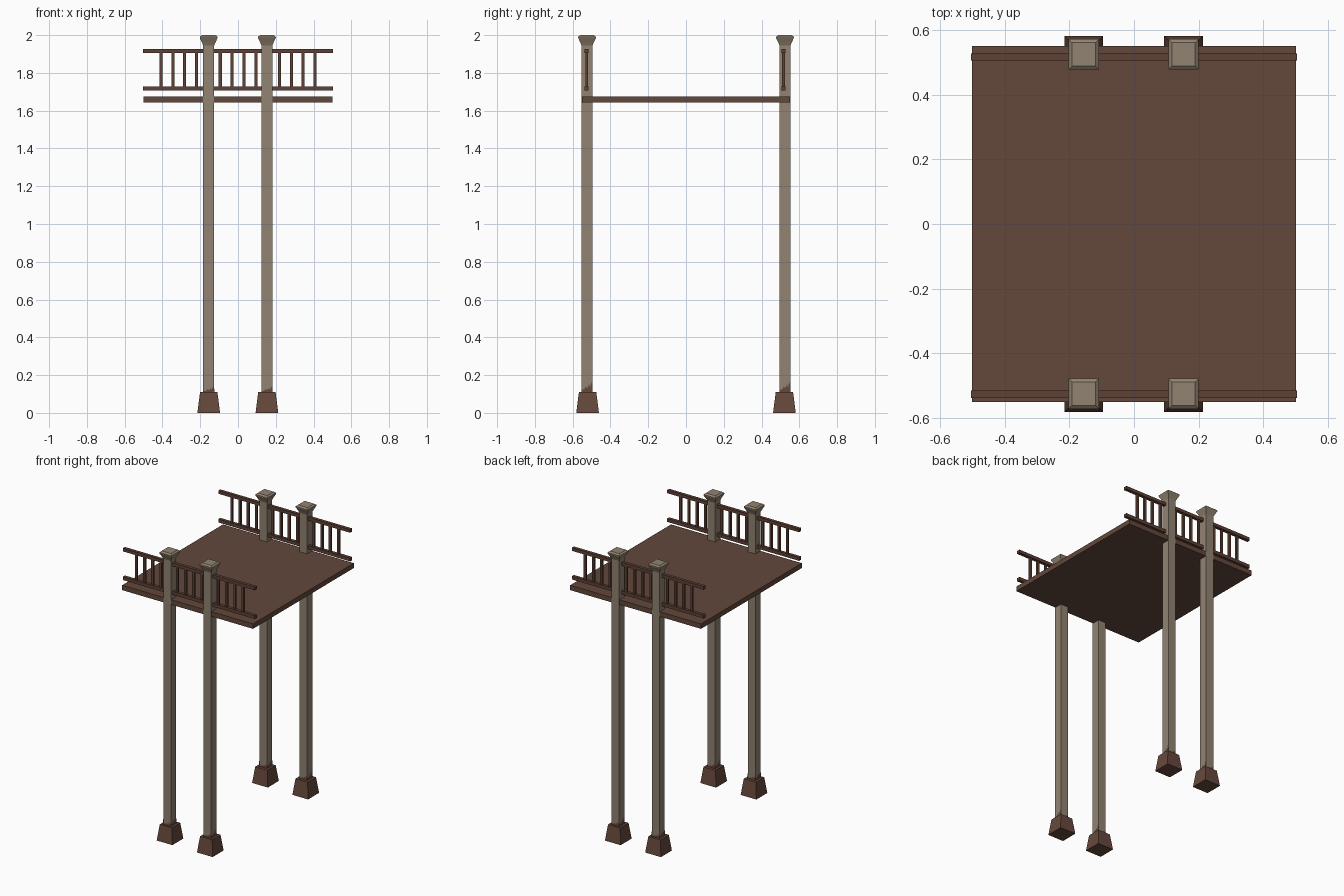
import bpy, bmesh
from mathutils import Vector

if "Cube" in bpy.data.objects:
    bpy.data.objects.remove(bpy.data.objects["Cube"])


def srgb(r, g, b):
    f = lambda c: c / 12.92 if c <= 0.04045 else ((c + 0.055) / 1.055) ** 2.4
    return (f(r / 255), f(g / 255), f(b / 255), 1)


def material(name, rgb):
    m = bpy.data.materials.new(name)
    m.diffuse_color = srgb(*rgb)
    m.use_nodes = True
    m.node_tree.nodes["Principled BSDF"].inputs["Base Color"].default_value = m.diffuse_color
    return m


DECK = material("brown planks", (99, 72, 60))
RAIL = material("dark brown rail", (94, 65, 54))
POST = material("weathered beige wood", (145, 131, 113))
FOOT = material("reddish brown foot", (102, 72, 60))


def finish(bm, name, mat):
    bmesh.ops.recalc_face_normals(bm, faces=bm.faces)
    me = bpy.data.meshes.new(name)
    bm.to_mesh(me)
    bm.free()
    me.materials.append(mat)
    ob = bpy.data.objects.new(name, me)
    bpy.context.collection.objects.link(ob)
    return ob


def add_box(bm, x0, x1, y0, y1, z0, z1):
    m = bmesh.ops.create_cube(bm, size=1)["verts"]
    for v in m:
        v.co = Vector((x1 if v.co.x > 0 else x0, y1 if v.co.y > 0 else y0, z1 if v.co.z > 0 else z0))


def square_loft(name, cx, cy, rings, mat):
    """Closed square column through (half width, height) rings."""
    bm = bmesh.new()
    loops = [[bm.verts.new((cx + sx * h, cy + sy * h, z))
              for sx, sy in ((-1, -1), (1, -1), (1, 1), (-1, 1))] for h, z in rings]
    bm.faces.new(loops[0])
    bm.faces.new(loops[-1])
    for a, b in zip(loops, loops[1:]):
        for i in range(4):
            j = (i + 1) % 4
            bm.faces.new((a[i], a[j], b[j], b[i]))
    return finish(bm, name, mat)


# platform
bm = bmesh.new()
add_box(bm, -0.5, 0.5, -0.55, 0.55, 1.642, 1.676)
finish(bm, "deck", DECK)

# railings: two rails and a row of balusters per side
for side, cy in (("front", -0.526), ("back", 0.516)):
    bm = bmesh.new()
    for z0, z1 in ((1.706, 1.729), (1.904, 1.926)):
        add_box(bm, -0.504, 0.504, cy - 0.011, cy + 0.011, z0, z1)
    finish(bm, side + "_rails", RAIL)
    bm = bmesh.new()
    for k in range(14):
        x = -0.4075 + 0.0627 * k
        if abs(abs(x) - 0.154) > 0.02:      # none inside the posts
            add_box(bm, x - 0.008, x + 0.008, cy - 0.007, cy + 0.007, 1.728, 1.905)
    finish(bm, side + "_balusters", RAIL)

# ragged stain outline along one post face: (across, height)
STAIN = [(-1, 0.105), (1, 0.105), (1, 0.14), (0.75, 0.165), (0.55, 0.135),
         (0.3, 0.15), (0.1, 0.13), (-0.2, 0.14), (-0.5, 0.125), (-1, 0.125)]

# posts with flared caps, tapered feet and ragged stains
for side, cy in (("front", -0.524), ("back", 0.524)):
    for lr, cx in (("left", -0.155), ("right", 0.153)):
        name = side + "_" + lr
        square_loft(name + "_post", cx, cy,
                    [(0.029, 0.1), (0.029, 1.945), (0.036, 1.962), (0.047, 1.985),
                     (0.047, 1.991), (0.036, 2.0)], POST)
        square_loft(name + "_foot", cx, cy - 0.003 * (1 if cy > 0 else -1),
                    [(0.06, 0.0), (0.046, 0.11)], FOOT)
        bm = bmesh.new()
        for nx, ny in ((1, 0), (0, 1), (-1, 0), (0, -1)):
            d, scale = 0.0297, (1.0 if nx else 0.6)
            bm.faces.new([bm.verts.new((cx + nx * d - ny * t * d, cy + ny * d + nx * t * d,
                                        0.105 + (z - 0.105) * scale)) for t, z in STAIN])
        # give the plates thickness toward the post
        res = bmesh.ops.solidify(bm, geom=bm.faces[:], thickness=0.002)
        finish(bm, name + "_stain", FOOT)
